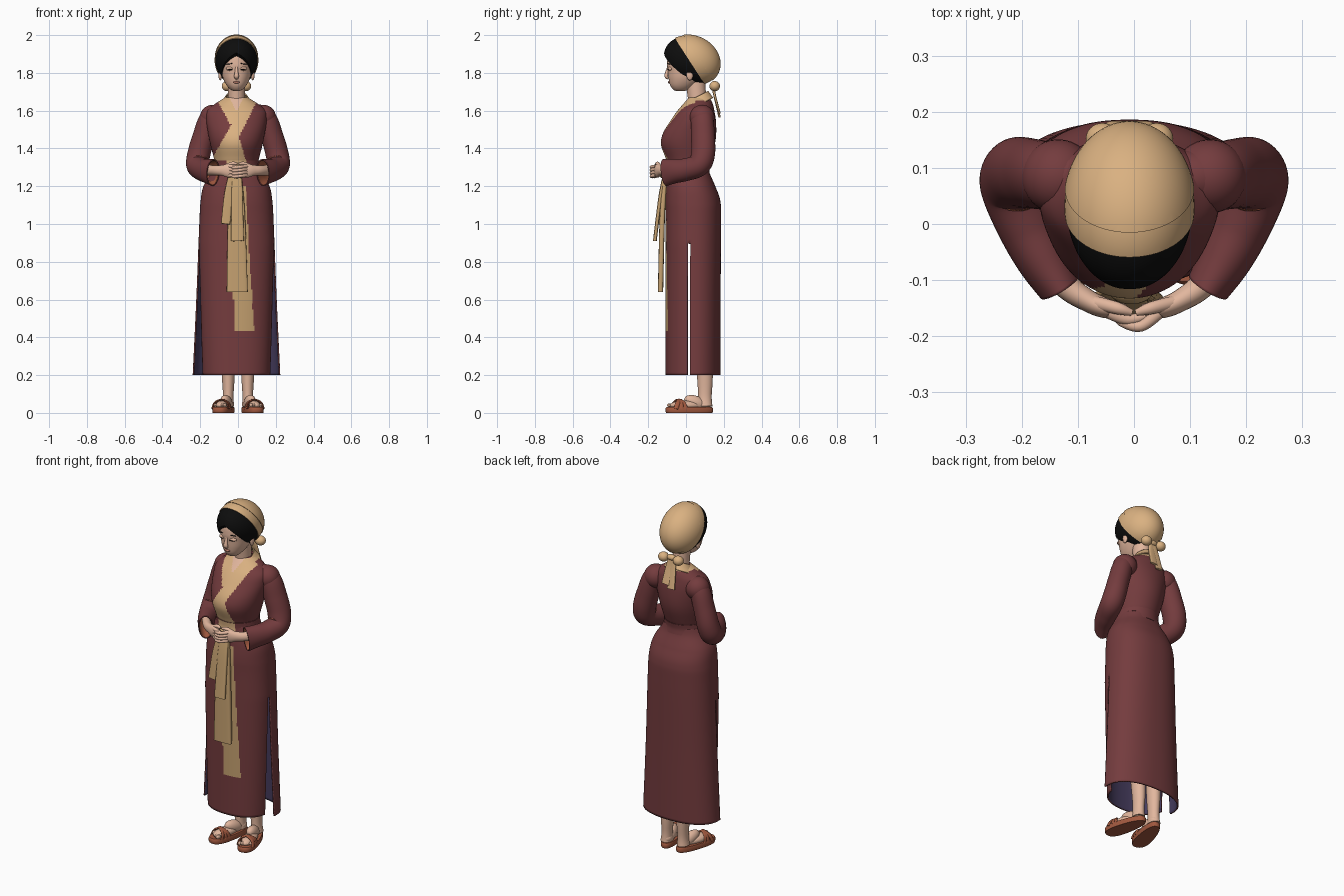
import bpy, bmesh, math
from mathutils import Vector, Matrix

if "Cube" in bpy.data.objects:
    bpy.data.objects.remove(bpy.data.objects["Cube"])

CX = -0.008  # centre line of head and robe


def material(name, r, g, b):
    m = bpy.data.materials.new(name)
    m.diffuse_color = (r, g, b, 1)
    m.use_nodes = True
    m.node_tree.nodes["Principled BSDF"].inputs["Base Color"].default_value = m.diffuse_color
    return m


RED = material("maroon cloth", 0.175, 0.045, 0.048)
TAN = material("tan cloth", 0.70, 0.44, 0.22)
SASH = material("sash tan", 0.55, 0.35, 0.16)
SKIN = material("skin", 0.76, 0.47, 0.34)
HAIR = material("black hair", 0.004, 0.004, 0.004)
BROWN = material("sandal brown", 0.36, 0.10, 0.05)
LINING = material("purple lining", 0.06, 0.045, 0.11)
LIP = material("lip", 0.52, 0.22, 0.16)


def finish(name, bm, mats):
    me = bpy.data.meshes.new(name)
    bm.to_mesh(me)
    bm.free()
    for m in mats:
        me.materials.append(m)
    for p in me.polygons:
        p.use_smooth = True
    me.set_sharp_from_angle(angle=math.radians(42))
    ob = bpy.data.objects.new(name, me)
    bpy.context.collection.objects.link(ob)
    return ob


def grid(name, rings, mats, rule=None, caps=True):
    """Skin a list of closed rings; rule(centre) picks a material, -1 leaves a hole."""
    bm = bmesh.new()
    vs = [[bm.verts.new(p) for p in r] for r in rings]
    n = len(rings[0])
    for a, b in zip(vs, vs[1:]):
        for i in range(n):
            q = (a[i], a[(i + 1) % n], b[(i + 1) % n], b[i])
            k = rule(sum((v.co for v in q), Vector()) / 4) if rule else 0
            if k >= 0:
                bm.faces.new(q).material_index = k
    if caps:
        bm.faces.new(vs[0][::-1])
        bm.faces.new(vs[-1])
        bmesh.ops.recalc_face_normals(bm, faces=bm.faces[:])
    return finish(name, bm, mats)


def spline(keys, steps):
    k = [keys[0]] + list(keys) + [keys[-1]]
    out = []
    for i in range(1, len(k) - 2):
        for s in range(steps):
            t = s / steps
            out.append([0.5 * (2 * b + (c - a) * t + (2 * a - 5 * b + 4 * c - d) * t * t
                        + (3 * b - a - 3 * c + d) * t ** 3)
                        for a, b, c, d in zip(k[i - 1], k[i], k[i + 1], k[i + 2])])
    return out + [list(keys[-1])]


def oval(n, e=2.0):
    f = lambda v: math.copysign(abs(v) ** (2 / e), v)
    return [(f(math.cos(2 * math.pi * i / n)), f(math.sin(2 * math.pi * i / n))) for i in range(n)]


def loft(name, keys, mats, rule=None, n=48, steps=8, e=2.0, slope=0, warp=None, caps=True):
    """keys: (z, front y, back y, half width), rising."""
    rings = []
    for z, f, b, w in spline(keys, steps):
        r = [Vector((CX + w * c, (f + b) / 2 + (b - f) / 2 * s, z + slope * (b - f) / 2 * s))
             for c, s in oval(n, e)]
        rings.append([warp(p) for p in r] if warp else r)
    return grid(name, rings, mats, rule, caps)


def tube(name, keys, ref, mats, n=24, steps=6, e=2.0, caps=True):
    """keys: (x, y, z, radius along ref, other radius)."""
    pts = spline(keys, steps)
    P = [Vector(p[:3]) for p in pts]
    rings = []
    for i, p in enumerate(pts):
        t = (P[min(i + 1, len(P) - 1)] - P[max(i - 1, 0)]).normalized()
        u = Vector(ref)
        u = (u - u.dot(t) * t).normalized()
        v = t.cross(u)
        rings.append([P[i] + u * p[3] * c + v * p[4] * s for c, s in oval(n, e)])
    return grid(name, rings, mats, None, caps)


def ball(name, loc, rad, mat, rot=(0, 0, 0), cuts=(), seg=32):
    """Ellipsoid, optionally trimmed: each cut is (point, normal to keep)."""
    bm = bmesh.new()
    R = Matrix.Rotation(rot[2], 4, 'Z') @ Matrix.Rotation(rot[0], 4, 'X') @ Matrix.Rotation(rot[1], 4, 'Y')
    M = Matrix.Translation(loc) @ R @ Matrix.Diagonal((*rad, 1))
    bmesh.ops.create_uvsphere(bm, u_segments=seg, v_segments=seg // 2, radius=1, matrix=M)
    for co, no in cuts:
        g = bmesh.ops.bisect_plane(bm, geom=bm.verts[:] + bm.edges[:] + bm.faces[:], dist=1e-6,
                                   plane_co=co, plane_no=no, clear_inner=True)
        edges = [x for x in g['geom_cut'] if isinstance(x, bmesh.types.BMEdge)]
        bmesh.ops.edgeloop_fill(bm, edges=edges)
    return finish(name, bm, [mat])


def solidify(ob, thick):
    m = ob.modifiers.new("thickness", 'SOLIDIFY')
    m.thickness, m.offset, m.material_offset = thick, -1, 1


# --- robe skirt with side slits, purple lining and hanging sash end
def skirt_rule(c):
    x, y, z = c
    if z < 0.9 and abs(y - 0.015) < 0.008:
        return -1
    lean = -(z - 0.44) * 0.06
    return 2 if y < -0.05 and 0.44 < z < 1.2 and -0.015 + lean < x < 0.085 + lean else 0


def skirt_warp(p):
    if p.y < 0.015 and p.z < 0.9:
        p.x = CX + (p.x - CX) * (1 - 0.22 * (0.9 - p.z) / 0.7)
    return p


skirt = loft("robe_skirt", [(.2, -.108, .183, .232), (.6, -.108, .183, .213), (1.0, -.108, .186, .197),
             (1.12, -.11, .182, .19), (1.2, -.105, .155, .175), (1.27, -.1, .125, .135),
             (1.31, -.097, .117, .118)], [RED, LINING, SASH, LINING], skirt_rule,
             n=160, steps=16, e=2.3, warp=skirt_warp, caps=False)
solidify(skirt, 0.008)


# --- robe bodice with crossed tan lapel
def bodice_rule(c):
    x, y, z = c
    if y > 0.05:
        return 1 if z > 1.655 else 0
    if z > 1.60 and abs(x - CX) < (z - 1.595) * 0.5:
        return 2
    left = 0.02 - (1.62 - z) * 0.577
    right = max(0.085 - (1.62 - z) * 0.5, 0.005 + max(0, 1.46 - z) * 0.3)
    if left < x < right or (z > 1.53 and abs(x - CX) < 0.10 - (1.65 - z) * 0.55):
        return 1
    return 0


loft("robe_bodice", [(1.27, -.1, .12, .122), (1.31, -.095, .115, .113), (1.35, -.108, .13, .12),
     (1.42, -.132, .152, .138), (1.48, -.122, .16, .15), (1.55, -.08, .158, .16), (1.60, -.045, .15, .155),
     (1.635, -.015, .142, .115), (1.67, .015, .125, .06)], [RED, TAN, SKIN], bodice_rule, n=128, steps=10)
loft("waist_belt", [(1.275, -.105, .126, .132), (1.305, -.103, .122, .122), (1.335, -.106, .126, .119)],
     [RED, TAN], lambda c: 1 if c.y < 0 and -.06 < c.x < .045 else 0, n=96, steps=4)
collar = loft("collar", [(1.622, -.045, .144, .1), (1.645, -.02, .133, .078), (1.675, 0, .118, .057)], [TAN, TAN],
              lambda c: -1 if c.y < .03 and abs(c.x - CX) < (c.z - 1.575) * .55 else 0,
              n=96, steps=6, slope=0.5, caps=False)
solidify(collar, 0.006)

# --- hanging sash strips
for name, keys in (
    ("sash_short", [(-.005, -.11, 1.27, .025, .01), (-.005, -.135, 1.15, .03, .01), (-.003, -.165, .91, .034, .01)]),
    ("sash_long", [(-.01, -.11, 1.25, .03, .012), (-.008, -.125, 1.05, .045, .014), (-.004, -.135, .64, .056, .014)]),
    ("sash_side", [(-.03, -.115, 1.26, .02, .008), (-.05, -.13, 1.15, .024, .008), (-.066, -.145, 1.0, .024, .008)]),
):
    tube(name, keys, (1, 0, 0), [SASH], e=4)
ball("sash_knot", (-.005, -.118, 1.27), (.04, .025, .03), SASH)

# --- sleeves and folded hands
for s, side in ((1, "right"), (-1, "left")):
    sleeve = tube(side + "_sleeve", [(s * x, y, z, a, b) for x, y, z, a, b in (
        (.085, .085, 1.595, .045, .04), (.145, .085, 1.56, .055, .06), (.182, .09, 1.46, .058, .064),
        (.207, .09, 1.37, .06, .064), (.214, .068, 1.312, .06, .06), (.19, .0, 1.288, .055, .06),
        (.163, -.06, 1.28, .048, .064), (.132, -.112, 1.272, .04, .072))],
        (s * .9, -.43, 0), [RED, BROWN], n=40, steps=8, caps=False)
    solidify(sleeve, 0.006)
    ball(side + "_shoulder", (s * .135, .085, 1.565), (.066, .066, .066), RED)
    tube(side + "_hand", [(s * x, y, z, a, b) for x, y, z, a, b in (
        (.18, -.03, 1.285, .03, .03), (.125, -.105, 1.284, .024, .026), (.085, -.135, 1.284, .02, .028),
        (.05, -.15, 1.282, .018, .036), (.015, -.155, 1.28, .012, .03))], (s * .6, -.8, 0), [SKIN])
    for k in range(4):
        z, d = 1.306 - .016 * k, .012 if s > 0 else 0
        tube(side + "_finger", [(s * .045, -.158, z, .011, .010), (s * .012, -.17 - d, z - .004, .010, .009),
             (-s * .02, -.164 - d, z - .008, .008, .008), (-s * .034, -.154 - d, z - .008, .004, .004)],
             (0, -1, 0), [SKIN], n=12)
    tube(side + "_thumb", [(s * .07, -.14, 1.302, .012, .011), (s * .03, -.15, 1.32, .011, .01),
         (s * .004, -.158, 1.318, .006, .006)], (0, -1, 0), [SKIN], n=12)

# --- legs, feet and sandals
for s, side in ((1, "right"), (-1, "left")):
    ang = math.radians(14)

    def place(x, y, z):
        return Vector((s * (.073 + x * math.cos(ang) - y * math.sin(ang)),
                       .018 + x * math.sin(ang) + y * math.cos(ang), z))

    tube(side + "_leg", [(s * .054, .1, .035, .032, .04), (s * .052, .1, .09, .028, .036),
         (s * .052, .1, .2, .034, .042), (s * .06, .09, .45, .045, .05)], (1, 0, 0), [SKIN])
    sole = [(c * (.047 - .008 * t), t * .128) for c, t in oval(48, 2.5)]
    grid(side + "_sandal_sole", [[place(x * k, y * k, z) for x, y in sole]
         for z, k in ((0, .97), (.006, 1), (.024, 1), (.03, .96))], [BROWN])
    r = (0, 0, s * ang)
    ball(side + "_foot", place(0, -.02, .04), (.036, .085, .026), SKIN, r)
    ball(side + "_instep", place(-.003, .035, .055), (.03, .065, .035), SKIN, (-.35, 0, s * ang))
    ball(side + "_heel", place(0, .085, .05), (.031, .036, .03), SKIN, r)
    for k in range(5):
        ball(side + "_toe", place(-.028 + .014 * k, -.098 + .006 * k, .04), (.0095, .018, .011), SKIN, r, seg=12)
    for y0, y1 in ((-.085, -.03), (-.03, -.085), (-.055, -.055)):
        path = [(-.044, 0, .022), (-.034, .25, .054), (0, .5, .07), (.034, .75, .054), (.044, 1, .022)]
        tube(side + "_sandal_strap", [(*place(x, y0 + (y1 - y0) * t, z), .012, .005) for x, t, z in path],
             (0, 1, 0), [BROWN], n=12)

# --- neck, head and face
loft("neck", [(1.55, .02, .11, .045), (1.65, .012, .108, .045), (1.77, -.005, .1, .046)], [SKIN], n=32)
loft("head", [(1.703, -.05, -.01, .012), (1.712, -.068, .015, .032), (1.735, -.084, .05, .053),
     (1.77, -.092, .09, .071), (1.81, -.096, .11, .08), (1.85, -.1, .12, .084), (1.9, -.09, .11, .078),
     (1.95, -.04, .09, .05)], [SKIN], n=64, e=2.15)
tube("nose", [(CX, -.092, 1.835, .006, .006), (CX, -.1, 1.805, .009, .009), (CX, -.104, 1.782, .013, .010),
     (CX, -.094, 1.77, .008, .006)], (1, 0, 0), [SKIN], n=16)
ball("mouth", (CX, -.09, 1.75), (.02, .006, .006), LIP, seg=16)
for s, side in ((1, "right"), (-1, "left")):
    ball(side + "_eyelid", (CX + s * .036, -.086, 1.822), (.02, .01, .011), SKIN, (0, 0, s * .3), seg=16)
    ball(side + "_eye_line", (CX + s * .036, -.093, 1.818), (.017, .004, .0022), HAIR, (0, 0, s * .35), seg=16)
    ball(side + "_brow", (CX + s * .036, -.09, 1.848), (.02, .005, .0025), HAIR, (0, s * .12, s * .35), seg=16)
    ball(side + "_ear", (CX + s * .086, .02, 1.79), (.01, .018, .03), SKIN, seg=16)

# --- parted hair and tied headscarf, all on one tilted ellipsoid
hub, tilt = Vector((CX, .03, 1.867)), (math.radians(-25), 0, 0)
for s, side in ((1, "right"), (-1, "left")):
    ball(side + "_hair", hub, (.112, .152, .121), HAIR, tilt, seg=64, cuts=(
        ((CX, 0, 0), (s, 0, 0)), ((CX, -.118, 1.908), (s * .5, .8, 1))))
scarf_n = (0, .84, .543)
ball("headscarf_band", hub, (.116, .155, .127), TAN, tilt, seg=64, cuts=(((CX, -.06, 1.985), scarf_n),))
ball("headscarf_dome", hub, (.119, .158, .131), TAN, tilt, seg=64, cuts=(((CX, -.008, 1.99), scarf_n),))
for s, side in ((1, "right"), (-1, "left")):
    ball(side + "_scarf_knot", (CX + s * .048, .152, 1.73), (.03, .028, .027), TAN)
    tube(side + "_scarf_tail", [(CX + s * .006, .142, 1.735, .012, .008), (CX + s * .012, .152, 1.68, .02, .007),
         (CX + s * .018, .178, 1.575 + s * .01, .024, .006)], (1, 0, 0), [TAN], e=3)
ball("scarf_tie", (CX, .145, 1.735), (.03, .018, .016), TAN)
